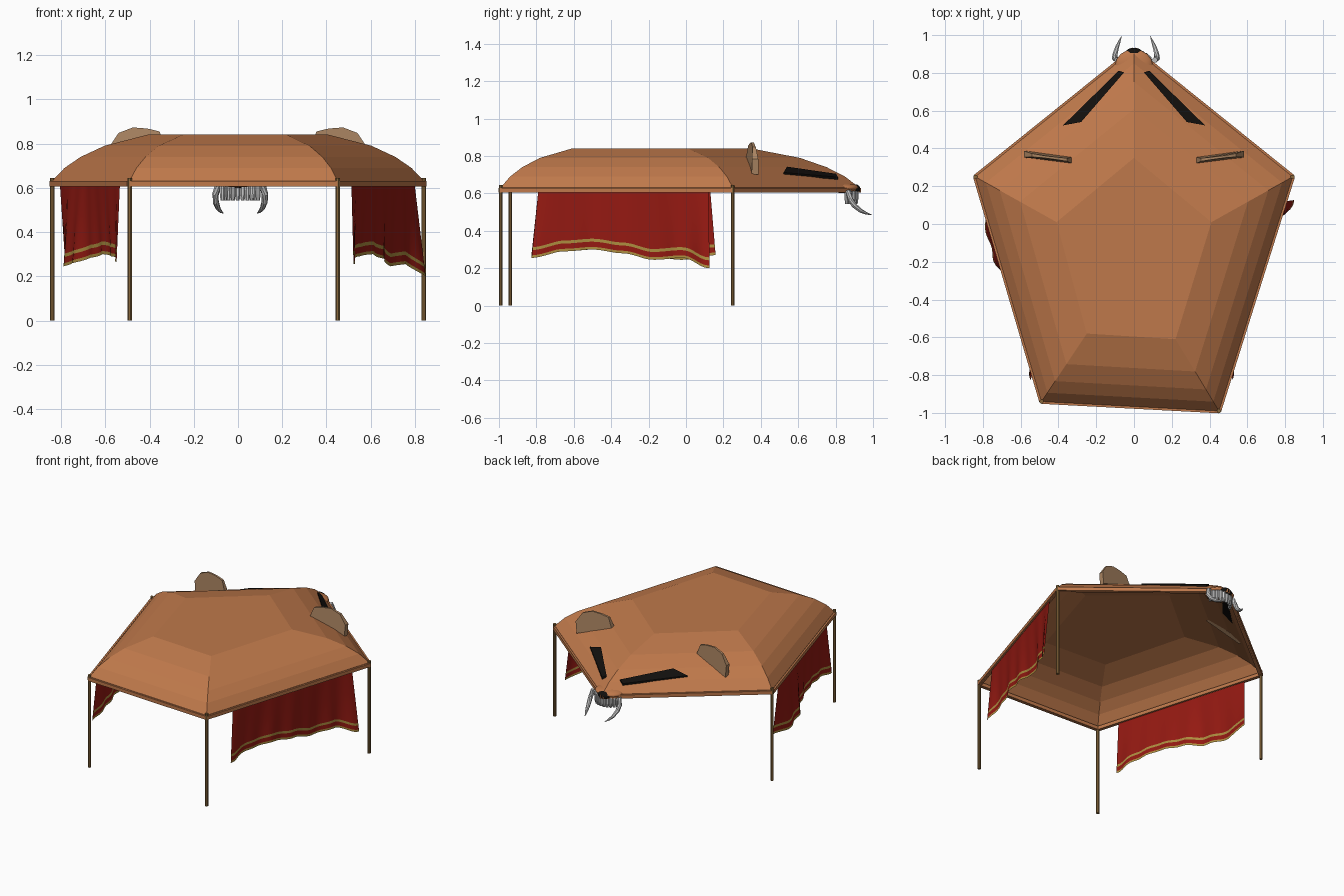
import bpy, bmesh, math
from mathutils import Vector

if "Cube" in bpy.data.objects:
    bpy.data.objects.remove(bpy.data.objects["Cube"])


def material(name, rgb):
    m = bpy.data.materials.new(name)
    m.diffuse_color = (*rgb, 1)
    m.use_nodes = True
    m.node_tree.nodes["Principled BSDF"].inputs["Base Color"].default_value = m.diffuse_color
    return m


CLOTH = material("orange_cloth", (0.52, 0.19, 0.07))
EAR = material("tan", (0.40, 0.23, 0.12))
WOOD = material("wood", (0.25, 0.14, 0.045))
RED = material("red_cloth", (0.30, 0.01, 0.006))
GOLD = material("gold_trim", (0.42, 0.27, 0.05))
BLACK = material("black", (0.006, 0.005, 0.004))
IVORY = material("ivory", (0.65, 0.65, 0.65))


def mesh_object(name, verts, faces, *mats):
    me = bpy.data.meshes.new(name)
    me.from_pydata([tuple(v) for v in verts], [], faces)
    ob = bpy.data.objects.new(name, me)
    bpy.context.collection.objects.link(ob)
    for m in mats:
        me.materials.append(m)
    bm = bmesh.new()
    bm.from_mesh(me)
    bmesh.ops.recalc_face_normals(bm, faces=bm.faces)
    bm.to_mesh(me)
    bm.free()
    return ob


def tube(name, pts, radii, sides, mat):
    """Sweep a regular polygon along pts with the given radii."""
    pts = [Vector(p) for p in pts]
    verts, faces = [], []
    for i, p in enumerate(pts):
        d = pts[min(i + 1, len(pts) - 1)] - pts[max(i - 1, 0)]
        q = d.to_track_quat('Z', 'Y')
        for k in range(sides):
            a = 2 * math.pi * (k + 0.5) / sides
            verts.append(p + q @ Vector((radii[i] * math.cos(a), radii[i] * math.sin(a), 0)))
    for i in range(len(pts) - 1):
        for k in range(sides):
            n = (k + 1) % sides
            faces.append((i * sides + k, i * sides + n, (i + 1) * sides + n, (i + 1) * sides + k))
    faces.append(tuple(range(sides)))
    faces.append(tuple(range((len(pts) - 1) * sides, len(pts) * sides)))
    return mesh_object(name, verts, faces, mat)


def ball(name, loc, scale, mat):
    bpy.ops.mesh.primitive_uv_sphere_add(segments=16, ring_count=8, radius=1, location=loc)
    ob = bpy.context.object
    ob.name = name
    ob.scale = scale
    ob.data.materials.append(mat)
    bpy.ops.object.shade_smooth_by_angle()


# Canopy: faceted dome lofted from the outer pentagon to the flat top
outer = [(-0.84, 0.25), (-0.49, -0.94), (0.45, -0.99), (0.84, 0.25), (0, 0.925)]
inner = [(-0.41, 0.01), (-0.25, -0.58), (0.22, -0.61), (0.41, 0.01), (0, 0.35)]
profile = [(0, 0.605), (0, 0.632), (0.13, 0.69), (0.30, 0.74), (0.55, 0.79), (1, 0.84)]
verts = [(a[0] + (b[0] - a[0]) * t, a[1] + (b[1] - a[1]) * t, z)
         for t, z in profile for a, b in zip(outer, inner)]
faces = [(r * 5 + k, r * 5 + (k + 1) % 5, r * 5 + 5 + (k + 1) % 5, r * 5 + 5 + k)
         for r in range(5) for k in range(5)]
faces.append(tuple(range(25, 30)))
mesh_object("canopy", verts, faces, CLOTH)

# Rim rails and corner posts
for k in range(5):
    a, b = outer[k], outer[(k + 1) % 5]
    tube(f"rim_rail_{k}", [(*a, 0.618), (*b, 0.618)], [0.017, 0.017], 4, CLOTH)
for k, (x, y) in enumerate(outer[:4]):
    tube(f"post_{k}", [(x, y, 0), (x, y, 0.645)], [0.011, 0.011], 8, WOOD)


# Side curtains: pleated sheets with a wavy hem and two gold bands
def curtain(name, back, front, hem, flare, ys):
    n = 40
    back, front = Vector(back), Vector(front)
    d = front - back
    out = Vector((-d.y, d.x)).normalized()
    if out.x * back.x < 0:
        out = -out
    rows = [0, 0.35, 0.7, -0.058, -0.042, -0.014, 0]   # fractions, then heights over the hem
    verts, faces = [], []

    def sample(table, u):
        f = u * (len(table) - 1)
        i = min(int(f), len(table) - 2)
        w = f - i
        w = w * w * (3 - 2 * w)
        return table[i] * (1 - w) + table[i + 1] * w

    for r, t in enumerate(rows):
        for i in range(n + 1):
            u = i / n
            zb = sample(hem, u)
            z = 0.61 + (zb + 0.06 - 0.61) * t / 0.8 if r < 3 else zb - t
            s = (0.61 - z) / (0.61 - zb)
            y = ys[0] + (ys[1] - ys[0]) * u + s * (0.02 - 0.05 * u)
            base = back + d * ((y - back.y) / d.y)
            p = base + out * (s * sample(flare, u) + 0.006 * s * math.sin(u * 40))
            verts.append((p.x, p.y, z))
    w = n + 1
    for r in range(len(rows) - 1):
        for i in range(n):
            faces.append((r * w + i, r * w + i + 1, (r + 1) * w + i + 1, (r + 1) * w + i))
    ob = mesh_object(name, verts, faces, RED, GOLD)
    for p in ob.data.polygons:
        p.material_index = 1 if p.index // n in (3, 5) else 0
        p.use_smooth = True


curtain("right_curtain", outer[3], outer[2], [0.20, 0.255, 0.245, 0.28, 0.30, 0.29, 0.255],
        [0.045, 0.0, -0.02, 0.0, 0.0, -0.015, 0.015], (0.12, -0.79))
curtain("left_curtain", outer[0], outer[1], [0.27, 0.245, 0.26, 0.285, 0.30, 0.29, 0.265],
        [-0.03, 0.025, 0.03, -0.01, -0.015, -0.01, 0.02], (0.13, -0.79))

for s, side in ((-1, "left"), (1, "right")):
    # Slanted eye patches lying on the roof
    quad = [(0.376, 0.522, 0.703), (0.28, 0.54, 0.734), (0.053, 0.802, 0.696), (0.08, 0.812, 0.678)]
    ev = [(s * x, y, z + h) for h in (-0.004, 0.009) for x, y, z in quad]
    ef = [(0, 1, 2, 3), (4, 5, 6, 7)] + [(k, (k + 1) % 4, (k + 1) % 4 + 4, k + 4) for k in range(4)]
    mesh_object(f"{side}_eye", ev, ef, BLACK)

    # Rounded upright ears, thick at the base
    arc = [(0.33, 0.79), (0.355, 0.855), (0.41, 0.868), (0.475, 0.873), (0.54, 0.848), (0.583, 0.783), (0.575, 0.70)]
    n = len(arc)
    ear = []
    for h in (-1, 1):
        for x, z in arc:
            th = 0.006 + 0.012 * min(1, max(0, (0.873 - z) / 0.1))
            ear.append((s * x, 0.337 + (x - 0.33) * 0.13 + h * th, z))
    mesh_object(f"{side}_ear", ear, [tuple(range(n)), tuple(range(n, 2 * n))] +
                [(k, (k + 1) % n, (k + 1) % n + n, k + n) for k in range(n)], EAR)

    # Curved tusks
    path = [(0.100, 0.868, 0.615), (0.112, 0.878, 0.57), (0.110, 0.90, 0.535),
            (0.100, 0.935, 0.507), (0.088, 0.965, 0.493), (0.076, 0.995, 0.485)]
    tube(f"{side}_tusk", [(0.01 + s * x, y, z) for x, y, z in path],
         [0.015, 0.015, 0.014, 0.011, 0.007, 0.001], 8, IVORY)

# Muzzle, nose and row of teeth at the back tip
ball("muzzle", (0, 0.84, 0.63), (0.1, 0.085, 0.028), CLOTH)
ball("nose", (0, 0.907, 0.623), (0.045, 0.026, 0.025), BLACK)
for k in range(10):
    a = math.radians(-66 + k * 132 / 9)
    x, y = 0.01 + 0.088 * math.sin(a), 0.825 + 0.085 * math.cos(a)
    tube(f"tooth_{k}", [(x, y, 0.612), (x, y, 0.57), (x, y, 0.543)], [0.014, 0.013, 0.009], 8, IVORY)
